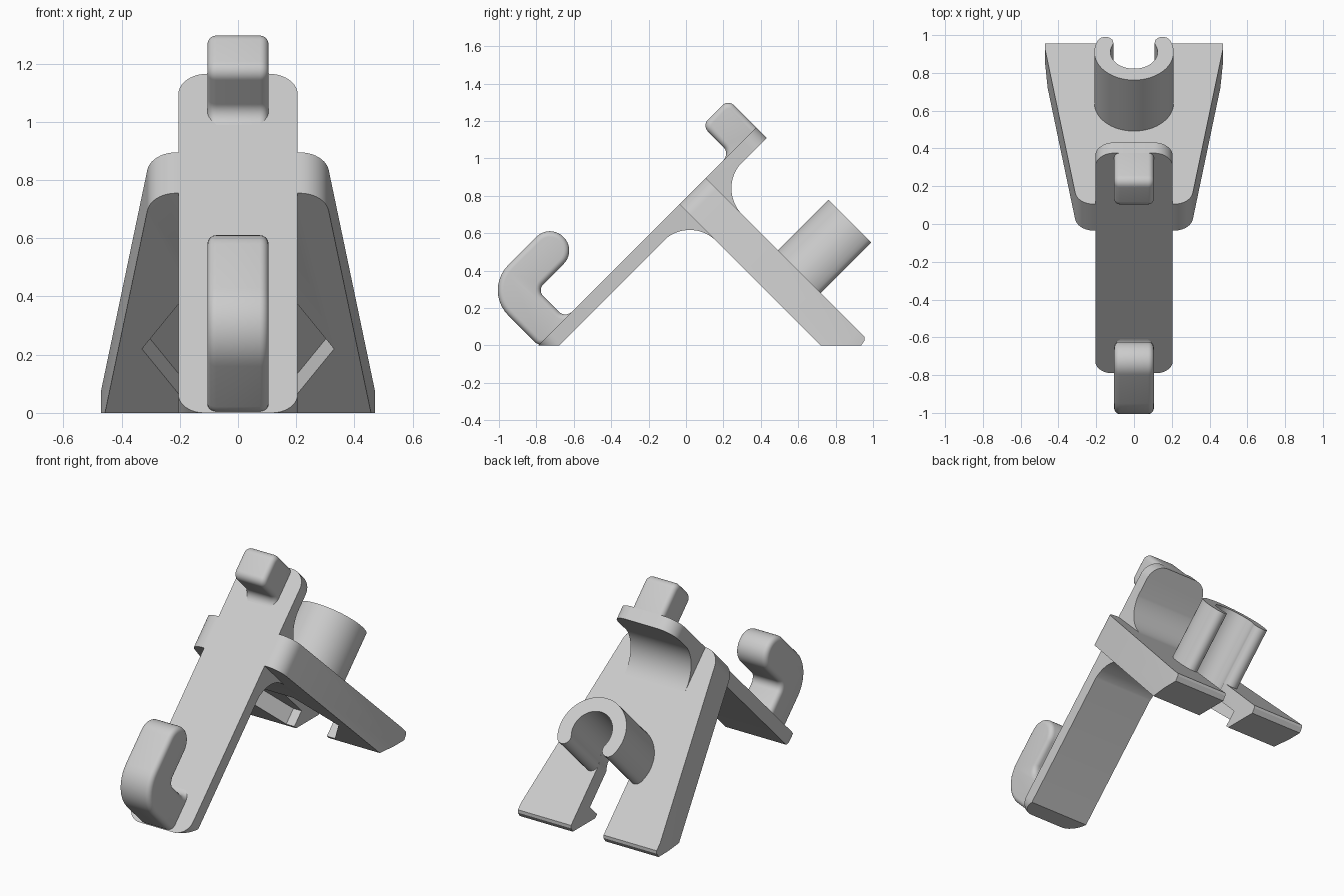
import bpy, bmesh, math
from mathutils import Vector

if "Cube" in bpy.data.objects:
    bpy.data.objects.remove(bpy.data.objects["Cube"])

R = math.sqrt(0.5)
X, Y, Z = Vector((1, 0, 0)), Vector((0, 1, 0)), Vector((0, 0, 1))
UP, OUT = Vector((0, R, R)), Vector((0, -R, R))        # along the bar, out of its front
DOWN, BACK = Vector((0, R, -R)), Vector((0, R, R))     # along the back plate, out of its back
BAR0, PLATE0 = Vector((0, -0.79, 0)), Vector((0, 0.105, 0.895))

grey = bpy.data.materials.new("grey plastic")
grey.diffuse_color = (0.6, 0.6, 0.6, 1)
grey.use_nodes = True
grey.node_tree.nodes["Principled BSDF"].inputs["Base Color"].default_value = grey.diffuse_color


def rounded(corners, n=10):
    """Polygon from (a, b, radius) corners, each corner turned into an arc."""
    out = []
    for i, (a, b, r) in enumerate(corners):
        p = Vector((a, b))
        if r == 0:
            out.append(p)
            continue
        d1 = (Vector(corners[i - 1][:2]) - p).normalized()
        d2 = (Vector(corners[(i + 1) % len(corners)][:2]) - p).normalized()
        half = d1.angle(d2) / 2
        c = p + (d1 + d2).normalized() * (r / math.sin(half))
        s = p + d1 * (r / math.tan(half)) - c
        e = p + d2 * (r / math.tan(half)) - c
        sweep = s.angle_signed(e)
        for k in range(n + 1):
            t = -sweep * k / n
            out.append(c + Vector((s.x * math.cos(t) - s.y * math.sin(t),
                                   s.x * math.sin(t) + s.y * math.cos(t))))
    return out


def prism(name, pts, lo, hi, origin, a, b, n, cuts=()):
    """Extrude a profile drawn on axes a, b along n; cuts are (point, normal) planes."""
    bm = bmesh.new()
    rings = [[bm.verts.new(origin + a * p[0] + b * p[1] + n * h) for p in pts] for h in (lo, hi)]
    bm.faces.new(rings[0])
    bm.faces.new(rings[1])
    m = len(pts)
    for i in range(m):
        j = (i + 1) % m
        bm.faces.new((rings[0][i], rings[0][j], rings[1][j], rings[1][i]))
    for co, no in cuts:
        bmesh.ops.bisect_plane(bm, geom=bm.verts[:] + bm.edges[:] + bm.faces[:],
                               plane_co=co, plane_no=no, clear_outer=True)
        bmesh.ops.holes_fill(bm, edges=[e for e in bm.edges if e.is_boundary])
    bmesh.ops.recalc_face_normals(bm, faces=bm.faces[:])
    me = bpy.data.meshes.new(name)
    bm.to_mesh(me)
    bm.free()
    me.materials.append(grey)
    ob = bpy.data.objects.new(name, me)
    bpy.context.collection.objects.link(ob)
    return ob


def activate(ob):
    bpy.ops.object.select_all(action='DESELECT')
    ob.select_set(True)
    bpy.context.view_layer.objects.active = ob


def combine(ob, other, operation):
    activate(ob)
    mod = ob.modifiers.new("combine", 'BOOLEAN')
    mod.object, mod.operation, mod.solver = other, operation, 'EXACT'
    bpy.ops.object.modifier_apply(modifier=mod.name)
    bpy.data.objects.remove(other)


def soften(ob, width):
    activate(ob)
    mod = ob.modifiers.new("soft edges", 'BEVEL')
    mod.width, mod.segments, mod.use_clamp_overlap = width, 5, False
    mod.limit_method, mod.angle_limit = 'ANGLE', math.radians(50)
    bpy.ops.object.modifier_apply(modifier=mod.name)


def circle(cx, cy, r, n):
    return [(cx + r * math.cos(math.tau * k / n), cy + r * math.sin(math.tau * k / n)) for k in range(n)]


floor = (Vector((0, 0, 0)), -Z)

# back plate: tapered outline with rounded top corners, trimmed at the foot
taper = [(0.299, 0, 0.1), (0.47, 1.155, 0), (0.47, 1.4, 0)]
outline = rounded(taper + [(-x, s, r) for x, s, r in reversed(taper)])
stand = prism("stand", outline, -0.198, 0, PLATE0, X, DOWN, BACK,
              [floor, (Vector((0, 0.955, 0)), Y), (Vector((0, 0.937, 0)), Vector((0, 0.03, -0.02)))])

# nut pocket, bore and open slot in the back plate
MID = 0.757
pocket = prism("pocket_cutter", circle(0, MID, 0.33, 6), -0.3, -0.1, PLATE0, X, DOWN, BACK)
bore = prism("bore_cutter", circle(0, MID, 0.125, 48), -0.3, 0.1, PLATE0, X, DOWN, BACK)
slot = prism("slot_cutter", [(-0.11, MID), (0.11, MID), (0.11, 1.6), (-0.11, 1.6)],
             -0.31, 0.11, PLATE0, X, DOWN, BACK)
for cutter in (pocket, bore, slot):
    combine(stand, cutter, 'DIFFERENCE')

# long front bar with rounded ends
W = 0.205
bar = prism("bar", rounded([(-W, 0, 0.09), (W, 0, 0.09), (W, 1.648, 0.1), (-W, 1.648, 0.1)]),
            -0.08, 0, BAR0, X, UP, OUT, [floor])
combine(stand, bar, 'UNION')

# curved webs joining bar and plate above and below
web = prism("web", rounded([(0.28, 1.0, 0), (0.302, 0.982, 0), (0.16, 0.84, 0.2), (0.302, 0.698, 0),
                            (0.162, 0.558, 0), (0.02, 0.70, 0.2), (-0.122, 0.558, 0), (-0.14, 0.58, 0)], 16),
            -W, W, Vector(), Y, Z, X)
combine(stand, web, 'UNION')

# lower hook
hook = prism("lower_hook", rounded([(0.06, -0.05, 0), (0, 0, 0), (0, 0.417, 0.19), (0.505, 0.417, 0.1),
                                    (0.505, 0.212, 0.1), (0.205, 0.212, 0.045), (0.205, 0, 0.05),
                                    (0.256, 0, 0), (0.256, -0.05, 0)]),
             -0.105, 0.105, BAR0, UP, OUT, X)
soften(hook, 0.03)

# upper peg
peg = prism("upper_peg", rounded([(1.648, 0, 0), (1.648, 0.212, 0.045), (1.45, 0.212, 0.045), (1.45, 0, 0.05),
                                  (1.399, 0, 0), (1.399, -0.05, 0), (1.64, -0.05, 0)]),
            -0.105, 0.105, BAR0, UP, OUT, X)
soften(peg, 0.03)

# open round clip with rounded lips
RO, RI, END = 0.21, 0.125, math.radians(25)


def arc(cx, cy, r, t0, t1, n):
    return [(cx + r * math.cos(t0 + (t1 - t0) * k / n), cy + r * math.sin(t0 + (t1 - t0) * k / n))
            for k in range(n)]


rm, rt = (RO + RI) / 2, (RO - RI) / 2
t0, t1 = END, -math.pi - END
profile = (arc(0, MID, RO, t0, t1, 40)
           + arc(rm * math.cos(t1), MID + rm * math.sin(t1), rt, t1, t1 - math.pi, 10)
           + arc(0, MID, RI, t1, t0, 40)
           + arc(rm * math.cos(t0), MID + rm * math.sin(t0), rt, t0 + math.pi, t0, 10))
clip = prism("clip", profile, -0.005, 0.382, PLATE0, X, DOWN, BACK)

for ob in (stand, hook, peg, clip):
    activate(ob)
    bpy.ops.object.shade_smooth_by_angle(angle=math.radians(30))
